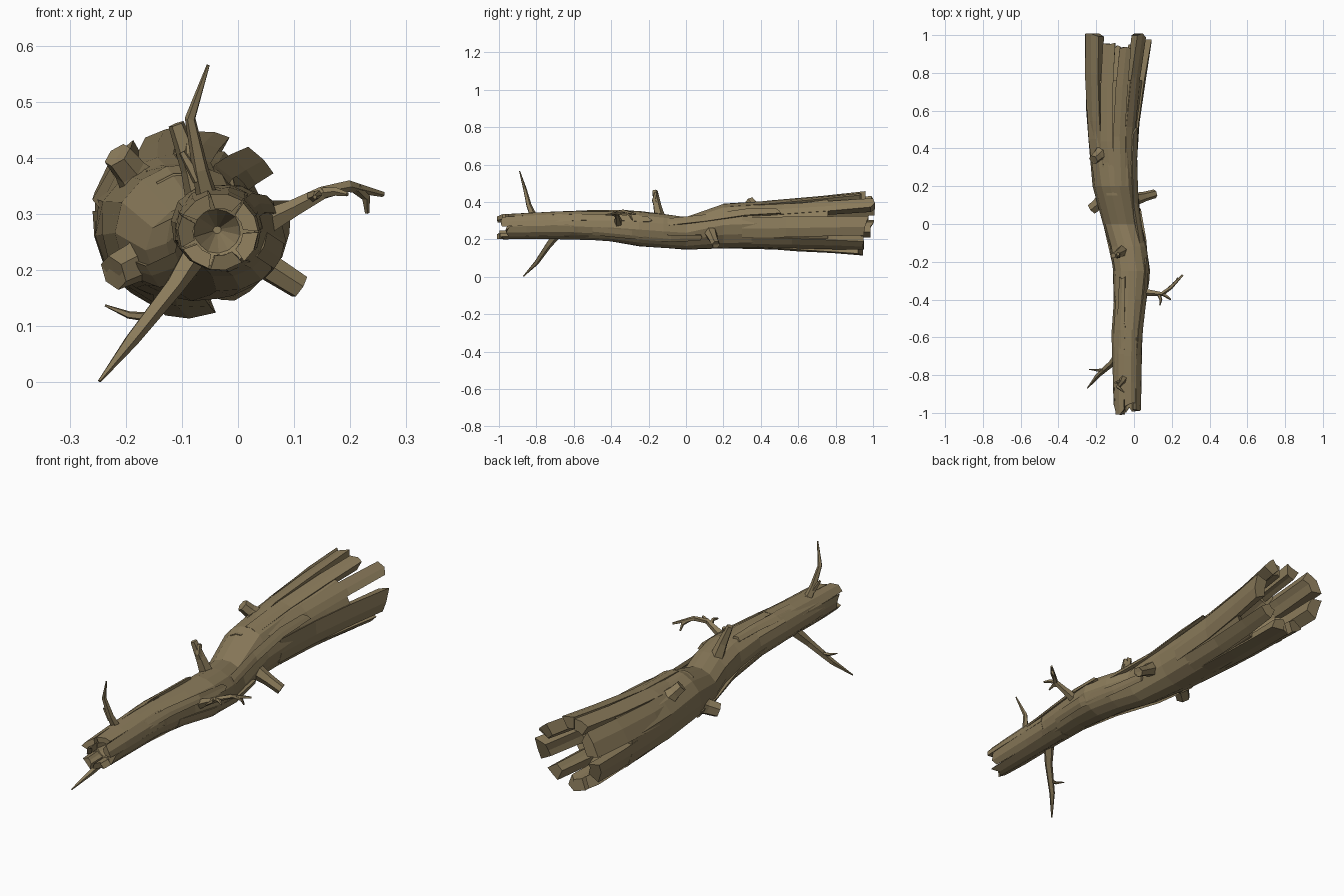
import bpy, bmesh, math, random
from mathutils import Vector

random.seed(4)
if "Cube" in bpy.data.objects:
    bpy.data.objects.remove(bpy.data.objects["Cube"])

bark = bpy.data.materials.new("dry_brown_bark")
bark.use_nodes = True
BROWN = (0.26, 0.2, 0.105, 1)
bark.diffuse_color = BROWN
bark.node_tree.nodes["Principled BSDF"].inputs["Base Color"].default_value = BROWN

# Log outline along its length: y, left, right, bottom, top
OUTLINE = [
    (-1.0, -.105, .035, .2, .335), (-.8, -.115, .04, .2, .345),
    (-.58, -.12, .05, .195, .36), (-.4, -.11, .07, .18, .36),
    (-.25, -.115, .092, .155, .36), (-.12, -.13, .075, .145, .345),
    (0, -.165, .045, .14, .33), (.2, -.22, .025, .143, .4),
    (.45, -.248, .025, .14, .41), (.75, -.262, .06, .13, .435),
    (1.0, -.262, .1, .115, .46)]


def surface(y, degrees, scale=1.0):
    """Point on the log at a given length and angle around it."""
    y_in = max(-1, min(1, y))
    for a, b in zip(OUTLINE, OUTLINE[1:]):
        if a[0] <= y_in <= b[0]:
            t = (y_in - a[0]) / (b[0] - a[0])
            x0, x1, z0, z1 = (p + (q - p) * t for p, q in zip(a[1:], b[1:]))
            break
    r = math.radians(degrees)
    return Vector(((x0 + x1) / 2 + math.cos(r) * scale * (x1 - x0) / 2, y,
                   (z0 + z1) / 2 + math.sin(r) * scale * (z1 - z0) / 2))


def loft(name, rings):
    """Skin a list of equal rings and close both ends."""
    bm = bmesh.new()
    loops = [[bm.verts.new(p) for p in ring] for ring in rings]
    n = len(loops[0])
    for a, b in zip(loops, loops[1:]):
        for i in range(n):
            j = (i + 1) % n
            bm.faces.new((a[i], a[j], b[j], b[i]))
    bm.faces.new(loops[0][::-1])
    bm.faces.new(loops[-1])
    bmesh.ops.recalc_face_normals(bm, faces=bm.faces)
    mesh = bpy.data.meshes.new(name)
    bm.to_mesh(mesh)
    bm.free()
    mesh.materials.append(bark)
    obj = bpy.data.objects.new(name, mesh)
    bpy.context.collection.objects.link(obj)
    return obj


# Trunk: ridged faceted tube with a pit in each end
SIDES = 14
ridge = [random.uniform(.91, 1.0) for _ in range(SIDES)]


def trunk_ring(y, scale=1.0):
    return [surface(y, 360 * i / SIDES + y * 12,
                    scale * ridge[i] * random.uniform(.97, 1.02))
            for i in range(SIDES)]


stations = [-.93, -.8, -.58, -.4, -.25, -.12, 0, .2, .45, .62, .76]
rings = [trunk_ring(-.84, .1), trunk_ring(-.92, .6)]
rings += [trunk_ring(y) for y in stations]
rings += [trunk_ring(.74, .7), trunk_ring(.55, .1)]
loft("trunk", rings)


def splinter(name, a0, a1, y0, y1, taper, lift, thick):
    """Curved plank lying on the log, narrowing to a broken end."""
    mid, half = (a0 + a1) / 2, (a1 - a0) / 2
    rows = []
    for t in (0, .35, .7, 1):
        w = half * (1 - taper * t)
        outer, inner = [], []
        for s in (-1, -.1, 1):
            jag = random.uniform(-.025, .01) if t == 1 else 0
            y = y0 + (y1 - y0) * t + (jag if y1 > 0 else -jag)
            size = .93 + (.07 + lift) * min(1, t * 1.6)
            size += random.uniform(-.015, .015)
            outer.append(surface(y, mid + s * w, size))
            inner.append(surface(y, mid + s * w * .85, size - thick))
        rows.append(outer + inner[::-1])
    loft(name, rows)


# Broken wide end: start angle, end angle, start, tip, taper, lift
BACK = [
    (-32, 22, .3, .97, .35, 0), (24, 62, .25, 1.0, .4, -.06),
    (60, 92, .2, .95, .35, -.02), (90, 122, .15, .97, .3, .0),
    (120, 168, .3, 1.0, .2, .02), (166, 216, .4, 1.0, .35, -.02),
    (214, 254, .45, .92, .3, -.03), (250, 292, .4, .94, .3, .02),
    (290, 330, .35, .97, .4, -.04)]
for k, (a0, a1, y0, y1, taper, lift) in enumerate(BACK):
    splinter(f"back_splinter_{k}", a0, a1, y0, y1, taper, lift, .32)

# Broken narrow end
FRONT_TIPS = [-.99, -.96, -1.0, -.98, -1.0, -.99, -.96]
step = 360 / len(FRONT_TIPS)
for k, tip in enumerate(FRONT_TIPS):
    splinter(f"front_splinter_{k}", k * step - 2, (k + 1) * step + 2,
             -.6 + .04 * (k % 3), tip, .12, 0, .38)

# Loose bark strips along the middle
for k, (a0, a1, y0, y1) in enumerate([
        (15, 50, -.75, -.2), (-40, -5, -.5, .1), (100, 140, -.7, -.3),
        (190, 230, -.45, .2), (20, 48, -.1, .5)]):
    splinter(f"bark_strip_{k}", a0, a1, y0, y1, .5, .015, .15)


def branch(name, path, radii, sides=5):
    """Tapered bent twig through a few points."""
    pts = [Vector(p) for p in path]
    rows = []
    for i, p in enumerate(pts):
        d = (pts[min(i + 1, len(pts) - 1)] - pts[max(i - 1, 0)]).normalized()
        u = d.cross(Vector((.2, 1, .3))).normalized()
        v = d.cross(u)
        rows.append([p + radii[i] * (u * math.cos(a) + v * math.sin(a))
                     for a in (math.tau * k / sides for k in range(sides))])
    return loft(name, rows)


# Upright twig near the narrow end
branch("upright_twig", [(-.05, -.81, .31), (-.067, -.84, .38),
                        (-.085, -.862, .47), (-.053, -.89, .565)],
       [.022, .015, .01, .003])
branch("upright_twig_bud", [(-.07, -.835, .36), (-.1, -.84, .41)], [.012, .006])

# Drooping twig with a side shoot
branch("drooping_twig", [(-.07, -.68, .24), (-.115, -.735, .17),
                         (-.19, -.8, .075), (-.247, -.87, .002)],
       [.026, .018, .013, .003])
branch("drooping_shoot", [(-.15, -.77, .115), (-.195, -.775, .12),
                          (-.237, -.77, .137)], [.009, .007, .002])

# Side twig with forks
branch("side_twig", [(.05, -.36, .285), (.1, -.365, .31), (.15, -.37, .337),
                     (.195, -.335, .35), (.258, -.27, .335)],
       [.024, .016, .012, .011, .005])
for k, fork in enumerate([
        [(.13, -.37, .33), (.142, -.4, .335), (.137, -.43, .33)],
        [(.15, -.37, .337), (.175, -.385, .34), (.195, -.4, .335)],
        [(.21, -.32, .346), (.228, -.3, .33), (.23, -.285, .302)]]):
    branch(f"side_fork_{k}", fork, [.01, .008, .004])

# Snapped stubs and knots
branch("top_stub", [(-.06, -.14, .31), (-.08, -.155, .38), (-.11, -.167, .46)],
       [.032, .023, .015])
branch("top_stub_split", [(-.075, -.15, .36), (-.085, -.17, .41),
                          (-.085, -.16, .45)], [.02, .014, .01])


def knot(name, base, tip, r):
    """Short snapped stub with a dished end."""
    b, t = Vector(base), Vector(tip)
    branch(name, [b, b.lerp(t, .5), t, t.lerp(b, .04), t.lerp(b, .35)],
           [r * 1.4, r, r * .9, r * .6, r * .3], 6)


knot("right_stub", (.0, .13, .24), (.11, .16, .17), .026)
knot("upper_left_knot", (-.17, .38, .35), (-.215, .34, .405), .03)
knot("lower_left_knot", (-.15, .14, .23), (-.222, .08, .195), .036)
